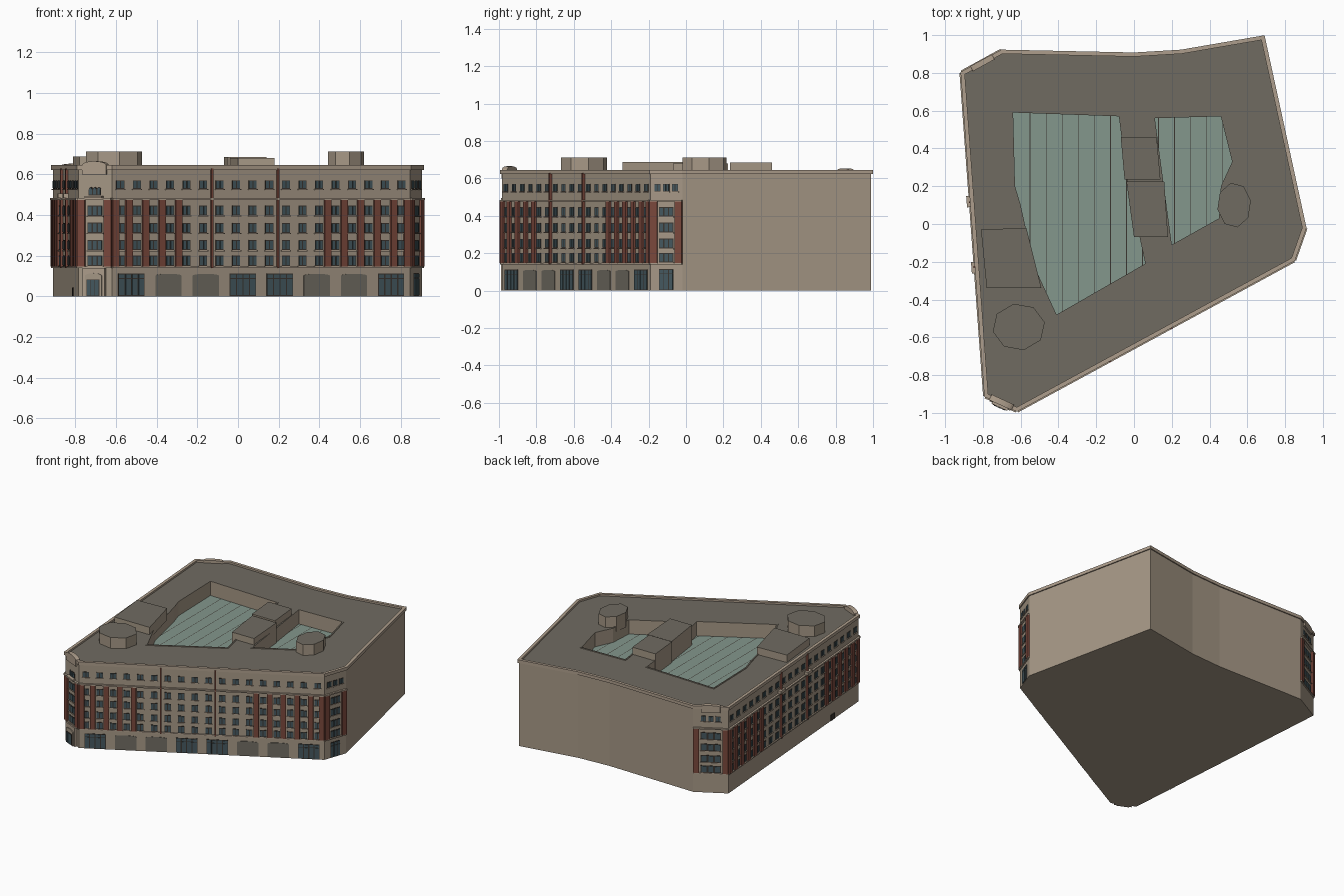
import bpy, bmesh, math
from mathutils import Vector

cube = bpy.data.objects.get("Cube")
if cube:
    bpy.data.objects.remove(cube)


def material(name, r, g, b):
    lin = [((c / 255 + 0.055) / 1.055) ** 2.4 for c in (r, g, b)] + [1]
    m = bpy.data.materials.new(name)
    m.use_nodes = True
    m.diffuse_color = lin
    m.node_tree.nodes["Principled BSDF"].inputs["Base Color"].default_value = lin
    m.node_tree.nodes["Principled BSDF"].inputs["Roughness"].default_value = 0.8
    return m


STONE = material("stone wall", 166, 152, 134)
TRIM = material("light stone trim", 174, 158, 140)
ROOF = material("flat roof", 112, 107, 97)
SKY = material("courtyard glass", 131, 151, 140)
BRICK = material("red brick", 122, 72, 60)
GLASS = material("window glass", 68, 88, 95)
FRAME = material("dark frame", 58, 53, 48)
PANEL = material("blank shop panel", 112, 108, 98)

# Plan outlines, counter-clockwise
A, B, C, D = (-0.785, -0.91), (-0.62, -0.985), (0.845, -0.19), (0.905, -0.02)
E, F, G, H, I = (0.685, 0.99), (0.25, 0.915), (0, 0.90), (-0.70, 0.915), (-0.91, 0.80)
OUTLINE = [A, B, C, D, E, F, G, H, I]
WELLS = [
    [(-0.41, -0.48), (0.06, -0.21), (0.03, -0.07), (0, -0.07), (-0.08, 0.57),
     (-0.64, 0.59), (-0.63, 0.2), (-0.6, 0.1), (-0.53, -0.22)],
    [(0.2, -0.11), (0.45, 0.03), (0.46, 0.2), (0.52, 0.33), (0.46, 0.57), (0.11, 0.56)],
]
TOP, ROOF_Z, GLASS_Z, BASE_Z, BAND_Z = 0.645, 0.632, 0.53, 0.14, 0.475


def offset(poly, d):
    """Grow a counter-clockwise outline by d."""
    out = []
    for i, p in enumerate(poly):
        p = Vector(p)
        a = (p - Vector(poly[i - 1])).normalized()
        b = (Vector(poly[(i + 1) % len(poly)]) - p).normalized()
        na, nb = Vector((a.y, -a.x)), Vector((b.y, -b.x))
        out.append(p + (na + nb) * d / (1 + na.dot(nb)))
    return out


def add_mesh(name, bm, mats):
    me = bpy.data.meshes.new(name)
    bm.to_mesh(me)
    bm.free()
    for m in mats:
        me.materials.append(m)
    ob = bpy.data.objects.new(name, me)
    bpy.context.collection.objects.link(ob)
    return ob


def prism(name, loops, z0, z1, side, top):
    """Upright prism from an outline and optional holes."""
    cu = bpy.data.curves.new(name, 'CURVE')
    cu.dimensions, cu.fill_mode, cu.extrude = '2D', 'BOTH', (z1 - z0) / 2
    for loop in loops:
        sp = cu.splines.new('POLY')
        sp.points.add(len(loop) - 1)
        for pt, p in zip(sp.points, loop):
            pt.co = (p[0], p[1], 0, 1)
        sp.use_cyclic_u = True
    helper = bpy.data.objects.new(name + " path", cu)
    bpy.context.collection.objects.link(helper)
    dg = bpy.context.evaluated_depsgraph_get()
    me = bpy.data.meshes.new_from_object(helper.evaluated_get(dg))
    bm = bmesh.new()
    bm.from_mesh(me)
    bpy.data.objects.remove(helper)
    bpy.data.meshes.remove(me)
    bmesh.ops.remove_doubles(bm, verts=bm.verts, dist=0.0001)
    bmesh.ops.translate(bm, verts=bm.verts, vec=(0, 0, (z0 + z1) / 2))
    bmesh.ops.recalc_face_normals(bm, faces=bm.faces)
    for f in bm.faces:
        f.smooth = False
        f.material_index = 1 if f.normal.z > 0.5 else 0
    return add_mesh(name, bm, [side, top])


# Main mass, parapet and courtyards
prism("foundation", [OUTLINE], 0, 0.01, STONE, STONE)
prism("building_body", [OUTLINE] + WELLS, 0.01, ROOF_Z, STONE, ROOF)
prism("parapet", [offset(OUTLINE, 0.008), offset(OUTLINE, -0.014)], 0.622, TOP, TRIM, TRIM)
for n, well in enumerate(WELLS):
    prism(f"courtyard_coping_{n + 1}", [offset(well, 0.01), well], ROOF_Z - 0.01, ROOF_Z + 0.004, STONE, ROOF)
    bm = bmesh.new()
    bm.faces.new([bm.verts.new((x, y, GLASS_Z)) for x, y in well])
    bars = [-0.55 + 0.085 * k for k in range(13)]
    for x in bars:
        for e in (-0.002, 0.002):
            bmesh.ops.bisect_plane(bm, geom=bm.verts[:] + bm.edges[:] + bm.faces[:],
                                   plane_co=(x + e, 0, 0), plane_no=(1, 0, 0))
    for f in bm.faces:
        f.material_index = int(min(abs(f.calc_center_bounds().x - x) for x in bars) < 0.001)
    add_mesh(f"courtyard_skylight_{n + 1}", bm, [SKY, FRAME])

# Rooftop structures
prism("roof_house_back", [[(-0.05, 0.235), (0.14, 0.235), (0.12, 0.46), (-0.07, 0.46)]], GLASS_Z, 0.685, STONE, ROOF)
prism("roof_house_middle", [[(0, -0.07), (0.18, -0.07), (0.16, 0.225), (-0.04, 0.225)]], GLASS_Z, 0.68, STONE, ROOF)
prism("roof_house_side", [[(-0.78, -0.34), (-0.49, -0.34), (-0.57, -0.02), (-0.81, -0.03)]], 0.6, 0.687, STONE, ROOF)
for name, cx, cy, rx, ry in (("roof_turret_front", -0.61, -0.545, 0.14, 0.125),
                             ("roof_turret_side", 0.53, 0.1, 0.09, 0.12)):
    ring = [(cx + rx * math.cos(a), cy + ry * math.sin(a))
            for a in (math.tau * (k + 0.25) / 8 for k in range(8))]
    prism(name, [ring], 0.6, 0.712, STONE, ROOF)

# Facade parts are collected by name, then written out
parts = {}


class Facade:
    def __init__(self, p, q):
        self.p = Vector(p)
        run = Vector(q) - self.p
        self.length, self.u = run.length, run.normalized()
        self.n = Vector((self.u.y, -self.u.x))

    def plate(self, part, mat, pts, d0, d1):
        bm = parts.setdefault(part, (bmesh.new(), mat))[0]
        rows = [[bm.verts.new((*(self.p + self.u * u + self.n * d), z)) for u, z in pts] for d in (d0, d1)]
        bm.faces.new(rows[1])
        bm.faces.new(rows[0][::-1])
        for i in range(len(pts)):
            j = (i + 1) % len(pts)
            bm.faces.new((rows[0][i], rows[0][j], rows[1][j], rows[1][i]))

    def box(self, part, mat, u, w, z0, z1, d, d0=-0.003):
        self.plate(part, mat, [(u - w / 2, z0), (u + w / 2, z0), (u + w / 2, z1), (u - w / 2, z1)], d0, d)

    def arch(self, part, mat, u, w, z0, z1, rise, d, d0=-0.003):
        curve = [(u + w / 2 * math.cos(a), z1 + rise * math.sin(a))
                 for a in (math.pi * k / 10 for k in range(11))]
        self.plate(part, mat, [(u - w / 2, z0), (u + w / 2, z0)] + curve, d0, d)

    def window(self, u, z, w=0.044, h=0.05, panes=2):
        self.box("window_frames", FRAME, u, w, z - h / 2, z + h / 2, 0.002)
        self.box("window_sills", TRIM, u, w + 0.008, z - h / 2 - 0.005, z - h / 2, 0.007)
        pw = w / panes
        for k in range(panes):
            self.box("window_panes", GLASS, u - w / 2 + pw * (k + 0.5), pw * 0.72, z - h * 0.4, z + h * 0.4, 0.004)

    def pier(self, u, w):
        self.box("brick_piers", BRICK, u, w, BASE_Z + 0.008, BAND_Z, 0.012)

    def bands(self):
        m, w = self.length / 2, self.length
        self.box("base_cornice", TRIM, m, w, BASE_Z, BASE_Z + 0.008, 0.009)
        self.box("upper_cornice", TRIM, m, w, BAND_Z, BAND_Z + 0.009, 0.014)


FLOORS = (0.175, 0.252, 0.337, 0.422)
ATTIC_Z = 0.55


def long_facade(f, bays, brick, pipes):
    f.bands()
    step = f.length / bays
    for i in range(bays):
        for z in FLOORS:
            f.window(step * (i + 0.5), z)
        f.window(step * (i + 0.5), ATTIC_Z, h=0.042)
    for first, last in brick:
        for i in range(first, last + 1):
            f.pier(min(max(step * i, 0.018), f.length - 0.018), 0.036)
    for i in pipes:
        f.box("drain_pipes", BRICK, step * i, 0.01, BASE_Z, 0.63, 0.014)


def corner_facade(f):
    f.bands()
    m = f.length / 2
    for u in (0.02, f.length - 0.02):
        f.pier(u, 0.04)
    for z in FLOORS:
        f.window(m, z, w=f.length - 0.1, h=0.052, panes=3)


front, left_side = Facade(B, C), Facade(I, A)
entrance, right_corner, back_corner = Facade(A, B), Facade(C, D), Facade(H, I)
long_facade(front, 18, ((0, 4), (13, 18)), (6, 10))
long_facade(left_side, 20, ((0, 5), (15, 20)), (8, 12))
for f in (entrance, right_corner, back_corner):
    corner_facade(f)
for f in (right_corner, back_corner):
    for k in (-1, 0, 1):
        f.window(f.length / 2 + k * 0.05, ATTIC_Z, w=0.034, h=0.042)


# Shop fronts: glazed bays and blank bays
def shop_front(f, u, w, h, panes=4):
    f.box("shop_frames", FRAME, u, w, 0.003, h, 0.002)
    for k in range(panes):
        pu = u + w * ((k + 0.5) / panes - 0.5)
        f.box("shop_glass", GLASS, pu, w / panes * 0.8, 0.006, h * 0.76, 0.004)
        f.box("shop_glass", GLASS, pu, w / panes * 0.8, h * 0.8, h * 0.96, 0.004)


for i in range(8):
    u = front.length * (0.065 + 0.1245 * i)
    if i in (0, 3, 4, 7):
        shop_front(front, u, 0.146, 0.112)
    else:
        front.arch("blank_shop_bays", PANEL, u, 0.146, 0.003, 0.102, 0.009, 0.003)
shop_front(right_corner, right_corner.length / 2, 0.08, 0.115, 3)

# Entrance corner: portal, door, arched attic window and gable
m = entrance.length / 2
entrance.box("entrance_portal", TRIM, m, 0.12, 0, BASE_Z, 0.018)
entrance.arch("portal_surround", STONE, m, 0.09, 0, 0.1, 0.014, 0.024)
entrance.box("entrance_door", FRAME, m, 0.07, 0.002, 0.084, 0.027)
for k in (-1, 0, 1):
    entrance.box("entrance_door_glass", GLASS, m + k * 0.022, 0.018, 0.004, 0.08, 0.029)
    entrance.arch("arched_window_frames", FRAME, m + k * 0.022, 0.022, 0.495, 0.525, 0.013, 0.003)
    entrance.arch("arched_window_glass", GLASS, m + k * 0.022, 0.015, 0.5, 0.524, 0.009, 0.006)
entrance.box("entrance_balcony", TRIM, m, 0.09, 0.483, 0.494, 0.025)
entrance.arch("entrance_gable", TRIM, m, 0.13, 0.6, TOP, 0.02, 0.012, -0.02)
back_corner.arch("back_gable", TRIM, back_corner.length / 2, 0.13, 0.6, TOP, 0.008, 0.01, -0.02)

# Side balconies and service door
for y in (0.12, -0.23):
    u = (I[1] - y) / (I[1] - A[1]) * left_side.length
    left_side.box("side_balconies", TRIM, u, 0.06, 0.484, 0.505, 0.026)
left_side.box("service_door", FRAME, left_side.length * 0.8, 0.05, 0.002, 0.045, 0.005)

for name, (bm, mat) in parts.items():
    bmesh.ops.recalc_face_normals(bm, faces=bm.faces)
    add_mesh(name, bm, [mat])
